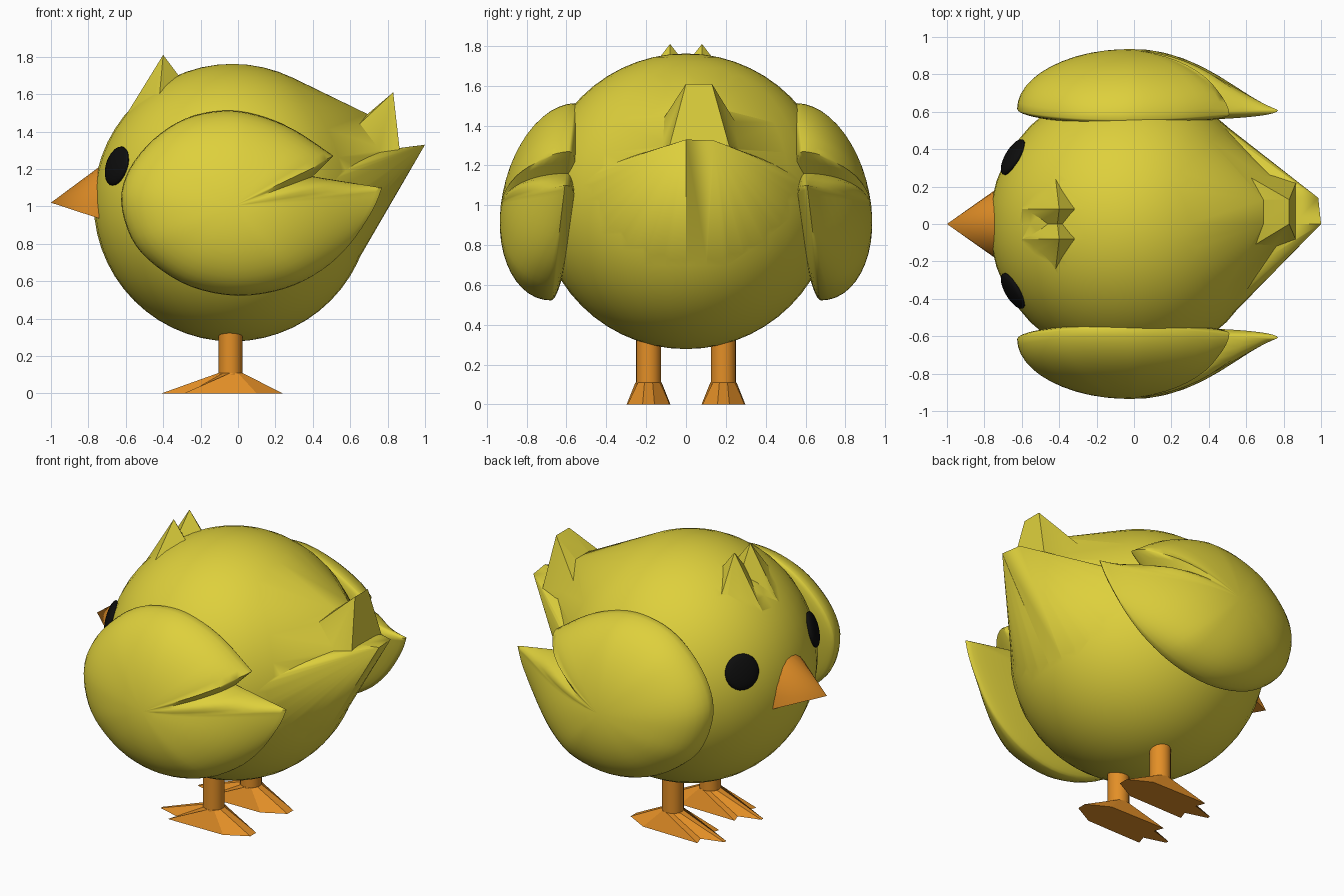
import bpy, bmesh, math
from mathutils import Vector

if "Cube" in bpy.data.objects:
    bpy.data.objects.remove(bpy.data.objects["Cube"])

def mat(name, c):
    m = bpy.data.materials.new(name)
    m.diffuse_color = (*c, 1)
    m.use_nodes = True
    m.node_tree.nodes["Principled BSDF"].inputs["Base Color"].default_value = m.diffuse_color
    return m

YELLOW = mat("yellow", (0.73, 0.63, 0.045))
ORANGE = mat("orange", (0.77, 0.275, 0.02))
BLACK = mat("black", (0.004, 0.004, 0.004))
CENTER = Vector((-0.03, 0, 1.02))
R = 0.742

def finish(bm, name, material, angle=35):
    bmesh.ops.recalc_face_normals(bm, faces=bm.faces)
    me = bpy.data.meshes.new(name)
    bm.to_mesh(me)
    bm.free()
    me.materials.append(material)
    me.shade_smooth()
    me.set_sharp_from_angle(angle=math.radians(angle))
    ob = bpy.data.objects.new(name, me)
    bpy.context.collection.objects.link(ob)
    return ob

def ball(radius, top=9.0):
    bm = bmesh.new()
    bmesh.ops.create_uvsphere(bm, u_segments=40, v_segments=28, radius=radius)
    pts = [v.co + CENTER for v in bm.verts]
    bm.free()
    return [p for p in pts if p.z < top]

def hull(name, pts, material=YELLOW):
    bm = bmesh.new()
    for p in pts:
        bm.verts.new(p)
    bmesh.ops.convex_hull(bm, input=bm.verts[:])
    bmesh.ops.delete(bm, geom=[v for v in bm.verts if not v.link_faces], context='VERTS')
    return finish(bm, name, material)

def edge(x, y0, y1, z):
    return [(x, y0, z), (x, y1, z)]

# Body: round ball drawn out towards the tail
body = hull("body", ball(R) + edge(0.69, 0, 0.13, 1.495) + edge(0.862, 0, 0.14, 1.28))

# Tail feathers and head tufts, merged into the body
parts = [
    hull("lower_tail", ball(R - 0.006, 1.15) + edge(1.0, 0, 0.001, 1.33)
         + edge(0.985, 0.13, 0.14, 1.325) + edge(0.87, -0.1, 0.22, 1.275)),
    hull("upper_tail", edge(0.83, 0, 0.13, 1.61) + edge(0.688, 0, 0.13, 1.49)
         + edge(0.868, -0.09, 0.225, 1.27) + edge(0.5, -0.2, 0.32, 1.3)),
]
for s in (-1, 1):
    y = 0.08 * s
    parts.append(hull("tuft", [(-0.4, y, 1.81), (-0.31, y, 1.69), (-0.69, y, 1.34)]
                      + edge(-0.42, y - 0.17, y + 0.17, 1.59) + [(-0.4, y, 1.4)]))
for p in parts:
    md = body.modifiers.new("join", 'BOOLEAN')
    md.operation = 'UNION'
    md.solver = 'EXACT'
    md.object = p
bpy.context.view_layer.update()
dg = bpy.context.evaluated_depsgraph_get()
me = bpy.data.meshes.new_from_object(body.evaluated_get(dg))
body.modifiers.clear()
body.data = me
me.shade_smooth()
me.set_sharp_from_angle(angle=math.radians(35))
me.materials.clear()
me.materials.append(YELLOW)
for p in parts:
    bpy.data.objects.remove(p)

# Wings: domed shells over a feathered outline (x, z, is corner)
OUT = [(0.77, 1.10, 1), (0.40, 1.16, 1), (0.51, 1.27, 1), (0.3, 1.41, 0), (0.1, 1.49, 0),
       (-0.08, 1.512, 0), (-0.28, 1.47, 0), (-0.45, 1.36, 0), (-0.58, 1.2, 0), (-0.625, 1.03, 0),
       (-0.57, 0.83, 0), (-0.45, 0.69, 0), (-0.25, 0.57, 0), (0, 0.522, 0), (0.25, 0.56, 0),
       (0.45, 0.66, 0), (0.6, 0.8, 0), (0.72, 0.98, 0)]

def spline(pts, steps=4):
    res, n = [], len(pts)
    for i in range(n):
        p1, p2 = pts[i], pts[(i + 1) % n]
        p0 = p1 if p1[2] else pts[i - 1]
        p3 = p2 if p2[2] else pts[(i + 2) % n]
        for k in range(steps):
            t = k / steps
            res.append([0.5 * (2 * b + (c - a) * t + (2 * a - 5 * b + 4 * c - d) * t * t
                        + (3 * b - a - 3 * c + d) * t ** 3)
                        for a, b, c, d in zip(p0[:2], p1[:2], p2[:2], p3[:2])])
    return res

def wing(name, side):
    bm = bmesh.new()
    outline = spline(OUT)
    cx, cz, n = -0.03, 1.0, len(outline)
    rings, N = [], 12
    # run from the outer pole over the rim to the inner pole
    for j in range(1, 2 * N):
        a = math.pi / 2 * j / N
        s, outer = math.sin(a), j <= N
        ring = []
        for x, z in outline:
            dx, dz = x - cx, z - cz
            excess = math.hypot(dx / 0.6, dz / 0.51) - 1
            p = 0.5 + max(0, min(1, excess / 0.33))
            q = max(0, 1 - s * s)
            h = 0.28 * q ** p + 0.03 * q ** 0.5 if outer else -0.065 * q ** 0.5
            zz = cz + dz * s
            ring.append(bm.verts.new((cx + dx * s, side * (0.62 - 0.12 * (zz - 1) + h), zz)))
        rings.append(ring)
    for a, b in zip(rings, rings[1:]):
        for i in range(n):
            k = (i + 1) % n
            bm.faces.new((a[i], a[k], b[k], b[i]))
    for ring, h in ((rings[0], 0.31), (rings[-1], -0.065)):
        c = bm.verts.new((cx, side * (0.62 + h), cz))
        for i in range(n):
            bm.faces.new((ring[i], ring[(i + 1) % n], c))
    return finish(bm, name, YELLOW, 60)

# Eyes: flattened balls lying on the head
def eye(name, side):
    bm = bmesh.new()
    bmesh.ops.create_uvsphere(bm, u_segments=24, v_segments=12, radius=0.108)
    d = Vector((-0.63, 0.365 * side, 0.2)).normalized()
    rot = d.to_track_quat('Z', 'Y')
    for v in bm.verts:
        v.co.z *= 0.3
        v.co = rot @ v.co + CENTER + d * (R - 0.002)
    return finish(bm, name, BLACK, 60)

# Feet: webbed base rising to the ankle, with a round leg
def foot(name, y):
    half = [(0.24, 0.03), (0.1, 0.105), (-0.29, 0.11), (-0.27, 0.05), (-0.41, 0.01)]
    base = half + [(x, -w) for x, w in reversed(half)]
    bm = bmesh.new()
    low = [bm.verts.new((x, y + w, 0)) for x, w in base]
    top = []
    for i in range(10):
        a = math.radians(18 + 36 * i)
        top.append(bm.verts.new((-0.04 + 0.066 * math.cos(a), y + 0.066 * math.sin(a), 0.11)))
    for i in range(10):
        k = (i + 1) % 10
        bm.faces.new((low[i], low[k], top[k], top[i]))
    bm.faces.new(low)
    bm.faces.new(top)
    finish(bm, name, ORANGE, 20)

def leg(name, y):
    bm = bmesh.new()
    bmesh.ops.create_cone(bm, cap_ends=True, segments=20, radius1=0.063, radius2=0.063, depth=0.28)
    bmesh.ops.translate(bm, verts=bm.verts, vec=(-0.04, y, 0.24))
    finish(bm, name, ORANGE)

for label, s in (("near", -1), ("far", 1)):
    wing(label + "_wing", s)
    eye(label + "_eye", s)
    foot(label + "_foot", 0.188 * s)
    leg(label + "_leg", 0.188 * s)

# Beak: half-round cone with a flat underside
arc = [(-0.71, 0.205 * math.cos(math.pi * i / 12), 0.925 + 0.31 * math.sin(math.pi * i / 12))
       for i in range(13)]
hull("beak", arc + [(-1.0, 0, 1.02)], ORANGE)
